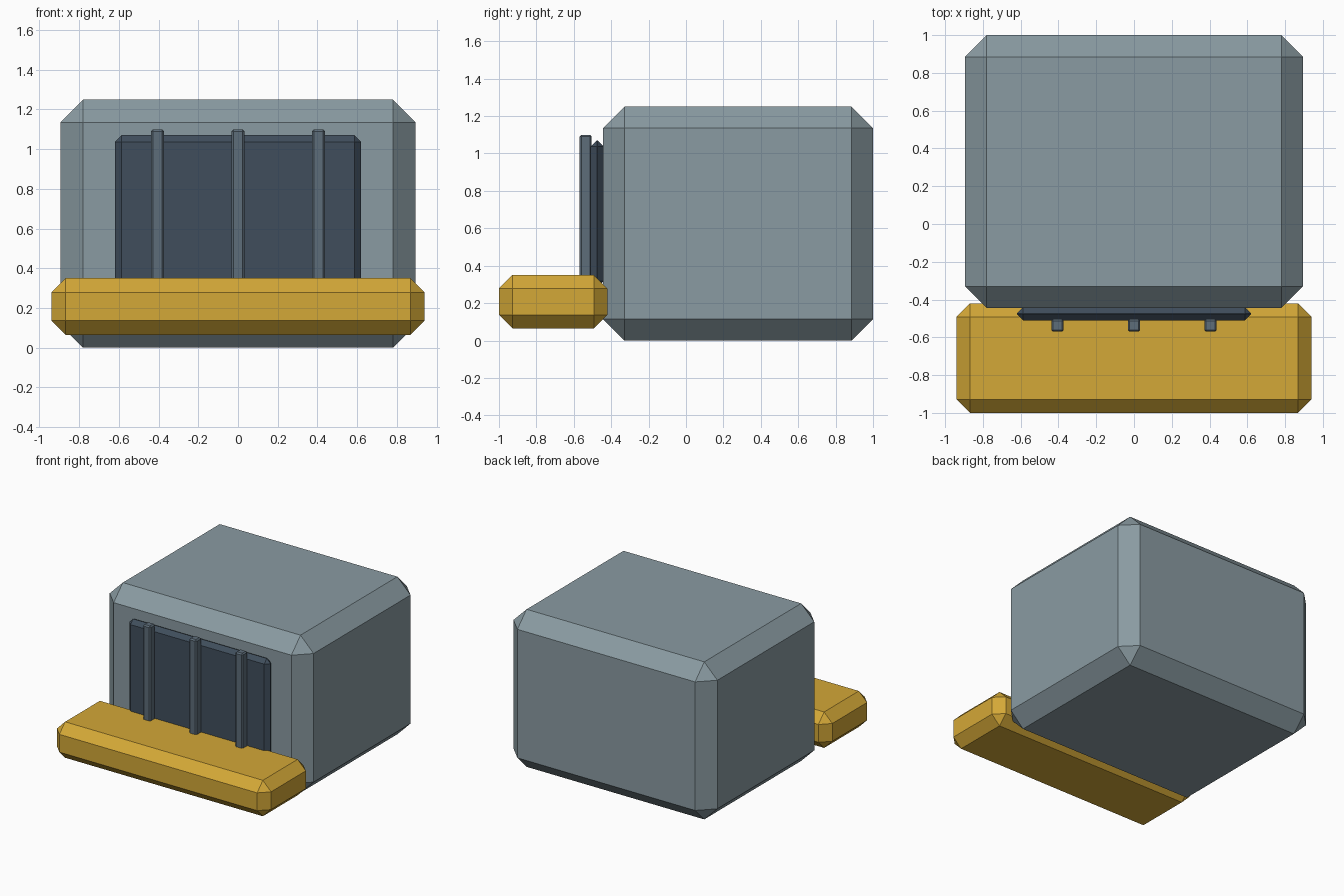
import bpy
import bmesh
from mathutils import Vector

if "Cube" in bpy.data.objects:
    bpy.data.objects.remove(bpy.data.objects["Cube"])


def material(name, rgb):
    m = bpy.data.materials.new(name)
    m.diffuse_color = (*rgb, 1)
    m.use_nodes = True
    m.node_tree.nodes["Principled BSDF"].inputs["Base Color"].default_value = m.diffuse_color
    return m


grey = material("blue grey", (0.254, 0.328, 0.361))
yellow = material("mustard yellow", (0.658, 0.392, 0.038))
navy = material("dark slate", (0.051, 0.076, 0.107))
steel = material("steel grey", (0.110, 0.153, 0.193))


def chamfered_box(name, lo, hi, chamfer, mat):
    """Flat-faced box between two corners with every edge chamfered."""
    lo, hi = Vector(lo), Vector(hi)
    size, centre = hi - lo, (lo + hi) / 2
    bm = bmesh.new()
    bmesh.ops.create_cube(bm, size=1)
    bmesh.ops.scale(bm, vec=size, verts=bm.verts)
    bmesh.ops.bevel(bm, geom=bm.edges[:], offset=chamfer, segments=1,
                    affect='EDGES', offset_type='OFFSET')
    mesh = bpy.data.meshes.new(name)
    bm.to_mesh(mesh)
    bm.free()
    mesh.materials.append(mat)
    ob = bpy.data.objects.new(name, mesh)
    ob.location = centre
    bpy.context.collection.objects.link(ob)
    return ob


# Main block
chamfered_box("body", (-0.895, -0.445, 0), (0.895, 1, 1.25), 0.115, grey)

# Front ledge
chamfered_box("bumper", (-0.94, -1, 0.065), (0.94, -0.42, 0.35), 0.072, yellow)

# Dark panel on the front
chamfered_box("grille_panel", (-0.62, -0.51, 0.285), (0.62, -0.44, 1.07), 0.033, navy)

# Upright bars across the panel
for i, x in enumerate((-0.405, 0, 0.405)):
    chamfered_box(f"grille_bar_{i + 1}", (x - 0.033, -0.57, 0.25),
                  (x + 0.033, -0.504, 1.10), 0.01, steel)
